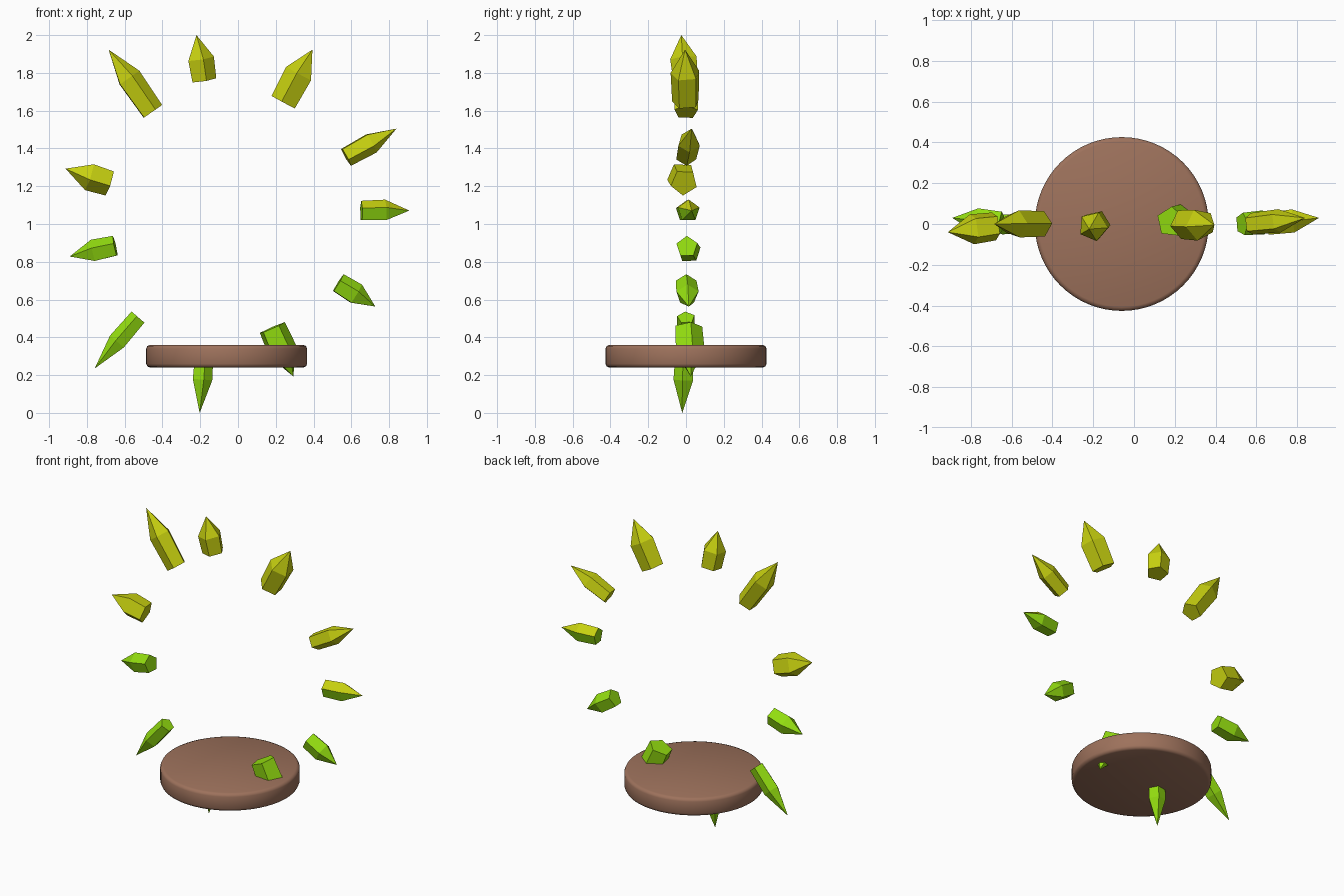
import bpy, bmesh, math
from mathutils import Vector

if "Cube" in bpy.data.objects:
    bpy.data.objects.remove(bpy.data.objects["Cube"])


def material(name, rgb):
    m = bpy.data.materials.new(name)
    m.diffuse_color = (*rgb, 1)
    m.use_nodes = True
    m.node_tree.nodes["Principled BSDF"].inputs["Base Color"].default_value = m.diffuse_color
    return m


BROWN = material("warm brown", (0.34, 0.168, 0.107))
YELLOW = material("yellow lime", (0.57, 0.63, 0.005))
GREEN = material("leaf lime", (0.29, 0.72, 0.005))


def finish(name, bm, mats):
    bmesh.ops.recalc_face_normals(bm, faces=bm.faces)
    me = bpy.data.meshes.new(name)
    bm.to_mesh(me)
    bm.free()
    for m in mats:
        me.materials.append(m)
    ob = bpy.data.objects.new(name, me)
    bpy.context.collection.objects.link(ob)
    return ob


def crystal(name, base, tip, radius, shoulder, phase):
    """Five-sided prism that flares slightly, then tapers to a point."""
    base, tip = Vector(base), Vector(tip)
    axis = (tip - base).normalized()
    v = axis.cross(Vector((0, 1, 0))).normalized()
    u = v.cross(axis)
    bm = bmesh.new()
    rings = []
    for t, r in ((0, radius * 0.93), (shoulder, radius)):
        c = base.lerp(tip, t)
        ring = []
        for i in range(5):
            a = math.radians(phase + 72 * i)
            ring.append(bm.verts.new(c + u * (r * math.cos(a)) + v * (r * math.sin(a))))
        rings.append(ring)
    point = bm.verts.new(tip)
    bm.faces.new(rings[0])
    for i in range(5):
        j = (i + 1) % 5
        bm.faces.new((rings[0][i], rings[0][j], rings[1][j], rings[1][i]))
        bm.faces.new((rings[1][i], rings[1][j], point))
    # upper half of the ring is yellower, lower half greener
    for f in bm.faces:
        f.material_index = 0 if f.calc_center_median().z > 1.07 else 1
    return finish(name, bm, (YELLOW, GREEN))


# ring of floating crystals: base, tip, radius, shoulder, phase
CRYSTALS = [
    ((-0.455, 0.00, 1.593), (-0.685, 0.00, 1.923), 0.070, 0.54, 200),
    ((-0.183, 0.00, 1.762), (-0.220, -0.025, 2.000), 0.074, 0.48, -95),
    ((0.243, 0.00, 1.643), (0.394, -0.005, 1.923), 0.080, 0.54, 170),
    ((0.571, 0.00, 1.357), (0.839, 0.03, 1.505), 0.060, 0.50, 130),
    ((0.653, 0.00, 1.067), (0.907, 0.03, 1.071), 0.060, 0.50, 90),
    ((0.529, 0.00, 0.685), (0.727, 0.015, 0.563), 0.062, 0.48, 160),
    ((0.180, 0.01, 0.450), (0.293, 0.025, 0.193), 0.082, 0.48, 150),
    ((-0.180, -0.005, 0.330), (-0.203, -0.02, 0.000), 0.055, 0.47, 170),
    ((-0.527, 0.00, 0.505), (-0.759, 0.00, 0.235), 0.052, 0.48, -95),
    ((-0.650, 0.005, 0.880), (-0.891, 0.03, 0.828), 0.063, 0.48, -90),
    ((-0.680, -0.01, 1.220), (-0.913, -0.04, 1.293), 0.078, 0.46, 95),
]
for n, spec in enumerate(CRYSTALS, 1):
    crystal(f"crystal_{n}", *spec)

# round base disc with softened rims
profile = [(0.405, 0.24), (0.420, 0.246), (0.426, 0.26),
           (0.426, 0.34), (0.420, 0.354), (0.405, 0.36)]
bm = bmesh.new()
SIDES = 64
rings = [[bm.verts.new((-0.06 + r * math.cos(math.tau * i / SIDES),
                        r * math.sin(math.tau * i / SIDES), z))
          for i in range(SIDES)] for r, z in profile]
for lo, hi in zip(rings, rings[1:]):
    for i in range(SIDES):
        j = (i + 1) % SIDES
        bm.faces.new((lo[i], lo[j], hi[j], hi[i]))
bm.faces.new(rings[0])
bm.faces.new(rings[-1])
disc = finish("base_disc", bm, (BROWN,))
bpy.context.view_layer.objects.active = disc
disc.select_set(True)
bpy.ops.object.shade_smooth_by_angle(angle=math.radians(50))
